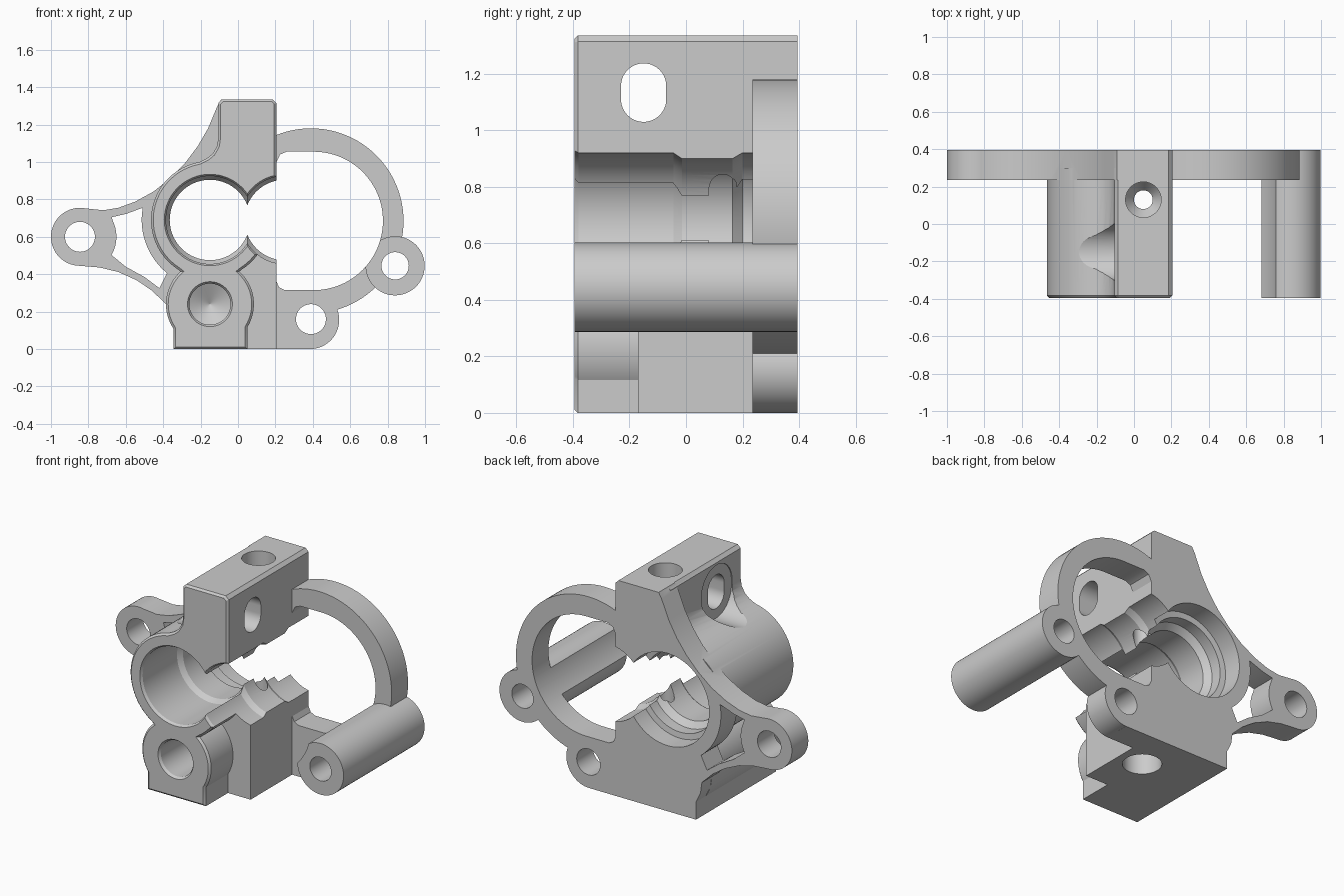
import bpy, bmesh
from math import sin, cos, radians, pi
from mathutils import Vector

if "Cube" in bpy.data.objects:
    bpy.data.objects.remove(bpy.data.objects["Cube"])

GREY = (0.6, 0.6, 0.6, 1)
metal = bpy.data.materials.new("plain grey metal")
metal.use_nodes = True
metal.diffuse_color = GREY
metal.node_tree.nodes["Principled BSDF"].inputs["Base Color"].default_value = GREY

FRONT, BACK, PLATE = -0.395, 0.395, 0.235

# Map (u, v, along-axis) to world space
AXES = {"x": lambda u, v, w: Vector((w, u, v)),
        "y": lambda u, v, w: Vector((u, w, v)),
        "z": lambda u, v, w: Vector((u, v, w))}


def arc(cu, cv, r, a0, a1, n=32):
    angles = [radians(a0 + (a1 - a0) * i / n) for i in range(n + 1)]
    return [(cu + r * cos(a), cv + r * sin(a)) for a in angles]


def circle(cu, cv, r):
    return arc(cu, cv, r, 0, 360, 64)[:-1]


def capsule(cu, low, high, r):
    return arc(cu, high, r, 0, 180) + arc(cu, low, r, 180, 360)


def inset(pts, d):
    # Mitred inward offset of a counter-clockwise outline
    result = []
    for i, p in enumerate(pts):
        p = Vector(p)
        e0 = (p - Vector(pts[i - 1])).normalized()
        e1 = (Vector(pts[(i + 1) % len(pts)]) - p).normalized()
        n0, n1 = Vector((-e0.y, e0.x)), Vector((-e1.y, e1.x))
        result.append(tuple(p + (n0 + n1) * d / (1 + n0.dot(n1))))
    return result


def loft(name, sections, axis):
    # Sections hold (outline, position along axis)
    bm = bmesh.new()
    place = AXES[axis]
    rings = [[bm.verts.new(place(u, v, w)) for u, v in pts] for pts, w in sections]
    bm.faces.new(rings[0])
    bm.faces.new(rings[-1])
    n = len(rings[0])
    for a, b in zip(rings, rings[1:]):
        for i in range(n):
            j = (i + 1) % n
            bm.faces.new((a[i], a[j], b[j], b[i]))
    bmesh.ops.recalc_face_normals(bm, faces=bm.faces)
    mesh = bpy.data.meshes.new(name)
    bm.to_mesh(mesh)
    bm.free()
    mesh.materials.append(metal)
    ob = bpy.data.objects.new(name, mesh)
    bpy.context.collection.objects.link(ob)
    return ob


def prism(name, pts, w0, w1, axis="y"):
    return loft(name, [(pts, w0), (pts, w1)], axis)


def lathe(name, cu, cv, profile, axis="y"):
    # Profile holds (position along axis, radius)
    return loft(name, [(circle(cu, cv, r), w) for w, r in profile], axis)


def combine(base, tool, operation):
    mod = base.modifiers.new(tool.name, "BOOLEAN")
    mod.operation = operation
    mod.solver = "EXACT"
    mod.object = tool
    bpy.context.view_layer.objects.active = base
    bpy.ops.object.modifier_apply(modifier=mod.name)
    bpy.data.objects.remove(tool)


TX, TZ = -0.15, 0.69     # main bore centre
BZ = 0.24                # lower boss height

# Front body: lower boss, bore tube and clamp block in one outline
body_outline = (arc(TX, BZ, 0.235, -31.7, 48)
                + arc(TX, TZ, 0.315, -57, -15)
                + [(0.205, 0.75), (0.205, 1.315), (0.185, 1.335), (-0.085, 1.335), (-0.105, 1.315),
                   (-0.105, 1.13), (-0.112, 1.085), (-0.135, 1.045), (-0.165, 1.02)]
                + arc(TX, TZ, 0.315, 100, 237)
                + arc(TX, BZ, 0.235, 132, 213.9)
                + [(-0.345, 0), (0.05, 0)])
housing = loft("housing", [(inset(body_outline, 0.012), FRONT),
                           (body_outline, FRONT + 0.012), (body_outline, 0.3)], "y")

# Back plate with swept web to the left lug
web_outline = [(0.39, 0), (0.39, 0.3), (0.205, 0.3), (0.205, 1.315), (0.185, 1.335),
               (-0.09, 1.335), (-0.11, 1.3), (-0.16, 1.18), (-0.215, 1.085), (-0.28, 0.998),
               (-0.36, 0.915), (-0.45, 0.843), (-0.55, 0.788), (-0.64, 0.755), (-0.72, 0.742),
               (-0.845, 0.755), (-0.845, 0.445), (-0.74, 0.436), (-0.64, 0.412), (-0.54, 0.367),
               (-0.46, 0.312), (-0.385, 0.24), (-0.375, 0.17), (-0.345, 0.11), (-0.345, 0)]
additions = [
    prism("web", web_outline, PLATE, BACK),
    prism("ring", arc(0.39, 0.685, 0.495, 0, 360, 96)[:-1], PLATE, BACK),
    prism("left_lug", circle(-0.845, 0.6, 0.155), PLATE, BACK),
    prism("lower_lug", circle(0.385, 0.156, 0.156), PLATE, BACK),
    prism("side_block", [(-0.1, 0), (0.205, 0), (0.205, 0.6), (-0.1, 0.6)], -0.17, BACK),
    prism("post", circle(0.84, 0.445, 0.158), FRONT, BACK),
]
for part in additions:
    combine(housing, part, "UNION")

# Large side opening, stepped bores, slots and screw holes
opening = ([(0.206, 0.36), (0.22, 0.33), (0.25, 0.315)]
           + arc(0.405, 0.685, 0.37, -90, 90, 64)
           + [(0.26, 1.055), (0.225, 1.04), (0.206, 1.0)])
web_window = ([(-0.675, 0.705)] + arc(-0.845, 0.6, 0.195, 24, -30, 12)
              + [(-0.6, 0.44), (-0.5, 0.385), (-0.42, 0.325)]
              + arc(TX, TZ, 0.365, 231, 170, 16) + [(-0.51, 0.755), (-0.6, 0.722)])
front_bore = [(-0.42, 0.26), (-0.38, 0.235), (-0.045, 0.235), (-0.015, 0.215), (0.165, 0.215)]

cutters = [
    prism("opening", opening, -0.5, 0.5),
    prism("web_window", web_window, 0.2, 0.5),
    lathe("main_bore", TX, TZ, front_bore + [(0.2, 0.25), (0.27, 0.25), (0.275, 0.285), (0.5, 0.285)]),
    lathe("side_bore", 0.25, TZ, front_bore + [(0.2, 0.235), (0.5, 0.235)]),
    lathe("boss_hole", TX, BZ, [(-0.42, 0.137), (-0.38, 0.11), (-0.06, 0.11), (0.0, 0.002)]),
    lathe("clamp_screw", 0.05, 0.13,
          [(-0.1, 0.11), (0.26, 0.11), (0.3, 0.05), (1.12, 0.05), (1.18, 0.095), (1.5, 0.095)], "z"),
    prism("slot", capsule(-0.15, 1.11, 1.157, 0.08), -0.5, 0.5, "x"),
    prism("slot_pocket", capsule(-0.15, 1.12, 1.15, 0.15), -0.6, -0.1, "x"),
]
for x, z, r in ((-0.845, 0.6, 0.08), (0.39, 0.16, 0.08), (0.84, 0.445, 0.073)):
    cutters.append(prism("mount_hole", circle(x, z, r), -0.5, 0.5))
for cutter in cutters:
    combine(housing, cutter, "DIFFERENCE")

# Smooth curved walls, keep machined edges crisp
bpy.ops.object.select_all(action="DESELECT")
housing.select_set(True)
bpy.context.view_layer.objects.active = housing
bpy.ops.object.shade_smooth_by_angle(angle=radians(25))
